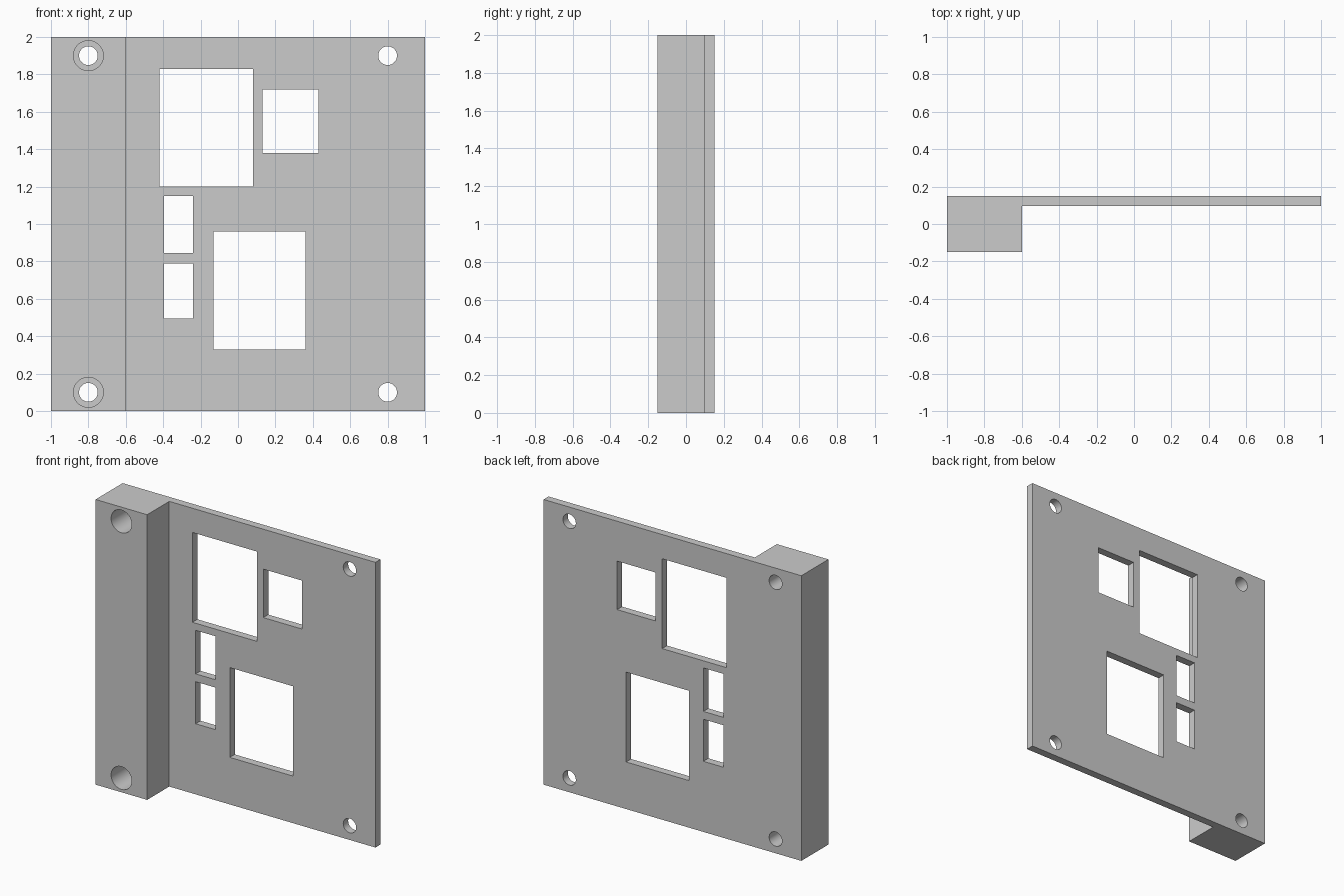
import bpy, bmesh, math

if "Cube" in bpy.data.objects:
    bpy.data.objects.remove(bpy.data.objects["Cube"])

FRONT, STEP, BACK = -0.15, 0.095, 0.15
HEIGHT = 2.0


def box_cutter(x0, x1, z0, z1):
    bpy.ops.mesh.primitive_cube_add(size=1, location=((x0 + x1) / 2, 0.12, (z0 + z1) / 2))
    ob = bpy.context.object
    ob.scale = (x1 - x0, 0.2, z1 - z0)
    return ob


def round_cutter(x, z, r, y0, y1):
    bpy.ops.mesh.primitive_cylinder_add(vertices=48, radius=r, depth=y1 - y0,
                                        location=(x, (y0 + y1) / 2, z),
                                        rotation=(math.pi / 2, 0, 0))
    return bpy.context.object


def cut(target, cutter):
    mod = target.modifiers.new("cut", 'BOOLEAN')
    mod.operation = 'DIFFERENCE'
    mod.solver = 'EXACT'
    mod.object = cutter
    bpy.context.view_layer.objects.active = target
    bpy.ops.object.modifier_apply(modifier=mod.name)
    bpy.data.objects.remove(cutter, do_unlink=True)


# Panel with thick mounting rail: L-shaped plan extruded upwards
profile = [(-1, FRONT), (-0.6, FRONT), (-0.6, STEP), (1, STEP), (1, BACK), (-1, BACK)]
bm = bmesh.new()
base = bm.faces.new([bm.verts.new((x, y, 0)) for x, y in profile])
top = bmesh.ops.extrude_face_region(bm, geom=[base])["geom"]
bmesh.ops.translate(bm, vec=(0, 0, HEIGHT),
                    verts=[v for v in top if isinstance(v, bmesh.types.BMVert)])
bmesh.ops.recalc_face_normals(bm, faces=bm.faces)
mesh = bpy.data.meshes.new("panel")
bm.to_mesh(mesh)
bm.free()
panel = bpy.data.objects.new("panel", mesh)
bpy.context.collection.objects.link(panel)

# Rectangular windows: x0, x1, z0, z1
for window in [(-0.42, 0.08, 1.2, 1.83), (0.13, 0.43, 1.38, 1.72),
               (-0.395, -0.24, 0.845, 1.15), (-0.395, -0.24, 0.495, 0.79),
               (-0.13, 0.36, 0.33, 0.96)]:
    cut(panel, box_cutter(*window))

# Corner screw holes, counterbored from the front on the rail
for z in (0.1, 1.9):
    for x in (-0.8, 0.8):
        cut(panel, round_cutter(x, z, 0.05, -0.3, 0.3))
    cut(panel, round_cutter(-0.8, z, 0.08, -0.3, FRONT + 0.18))

# Smooth bores, sharp edges
bpy.ops.object.select_all(action='DESELECT')
panel.select_set(True)
bpy.context.view_layer.objects.active = panel
bpy.ops.object.shade_smooth_by_angle(angle=math.radians(30))
